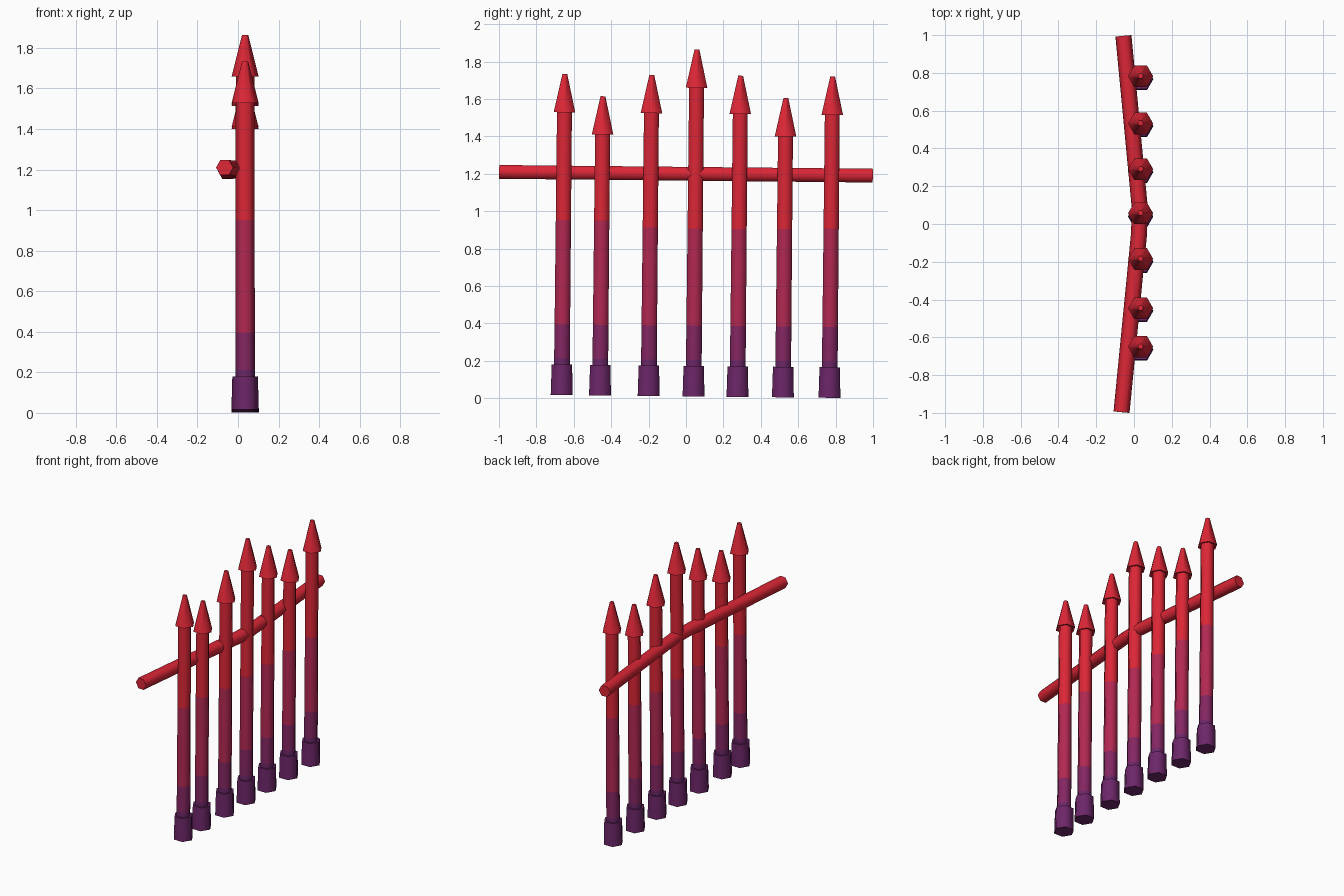
import bpy, bmesh, math
from mathutils import Matrix, Vector

if "Cube" in bpy.data.objects:
    bpy.data.objects.remove(bpy.data.objects["Cube"])


def material(name, rgb):
    lin = [((c / 255 + 0.055) / 1.055) ** 2.4 for c in rgb]
    m = bpy.data.materials.new(name)
    m.diffuse_color = (*lin, 1)
    m.use_nodes = True
    m.node_tree.nodes["Principled BSDF"].inputs["Base Color"].default_value = m.diffuse_color
    return m


MATS = [material("dark purple", (108, 38, 104)), material("plum", (132, 38, 98)),
        material("crimson", (178, 40, 82)), material("red", (220, 38, 54))]

# The whole fence leans very slightly about x
LEAN = Matrix.Translation((0, 0, 0.01)) @ Matrix.Rotation(-0.01, 4, 'X')
SIDES = 6


def loft(name, rings, mats):
    """Skin a list of (ring points, material index of the band above it)."""
    bm = bmesh.new()
    loops = [[bm.verts.new(p) for p in pts] for pts in rings]
    for k, (a, b) in enumerate(zip(loops, loops[1:])):
        for i in range(SIDES):
            j = (i + 1) % SIDES
            bm.faces.new((a[i], a[j], b[j], b[i])).material_index = mats[k]
    bm.faces.new(loops[0][::-1]).material_index = mats[0]
    bm.faces.new(loops[-1]).material_index = mats[-1]
    bmesh.ops.recalc_face_normals(bm, faces=bm.faces)
    bm.transform(LEAN)
    me = bpy.data.meshes.new(name)
    bm.to_mesh(me)
    bm.free()
    for m in MATS:
        me.materials.append(m)
    ob = bpy.data.objects.new(name, me)
    bpy.context.collection.objects.link(ob)
    bpy.ops.object.select_all(action='DESELECT')
    bpy.context.view_layer.objects.active = ob
    ob.select_set(True)
    bpy.ops.object.shade_smooth_by_angle(angle=math.radians(65))
    return ob


def hexagon(r):
    return [(r * math.cos(math.tau * i / SIDES), r * math.sin(math.tau * i / SIDES))
            for i in range(SIDES)]


# Pickets: foot block, banded shaft and spear tip  (y, tip height, upper band height)
PICKETS = [(-0.665, 1.717, 0.935), (-0.46, 1.60, 0.935), (-0.2, 1.717, 0.9),
           (0.04, 1.855, 0.897), (0.275, 1.717, 0.897), (0.518, 1.60, 0.9),
           (0.767, 1.717, 0.905)]
for n, (y, top, band) in enumerate(PICKETS):
    head = top - 0.205
    profile = [(0, 0.0675, 0), (0.163, 0.063, 0), (0.163, 0.0485, 0), (0.195, 0.0485, 1),
               (0.378, 0.048, 2), (band, 0.047, 3), (head + 0.005, 0.046, 3),
               (head, 0.0665, 3), (top, 0.015, 3)]
    rings = [[(0.035 + u, y + v, z) for u, v in hexagon(r)] for z, r, _ in profile]
    loft(f"picket_{n + 1}", rings, [m for _, _, m in profile[:-1]])

# Cross rail: hexagonal bar bent in the middle, passing behind the pickets
path = [Vector(p) for p in ((-0.066, -1.008, 1.19), (0.027, -0.06, 1.19),
                            (0.03, 0.08, 1.19), (-0.056, 0.984, 1.19))]
rings = []
for k, p in enumerate(path):
    d = (path[min(k + 1, 3)] - path[max(k - 1, 0)]).normalized()
    side = d.cross(Vector((0, 0, 1)))
    rings.append([p + side * u + Vector((0, 0, v)) for u, v in hexagon(0.0425)])
loft("cross_rail", rings, [3, 3, 3])
